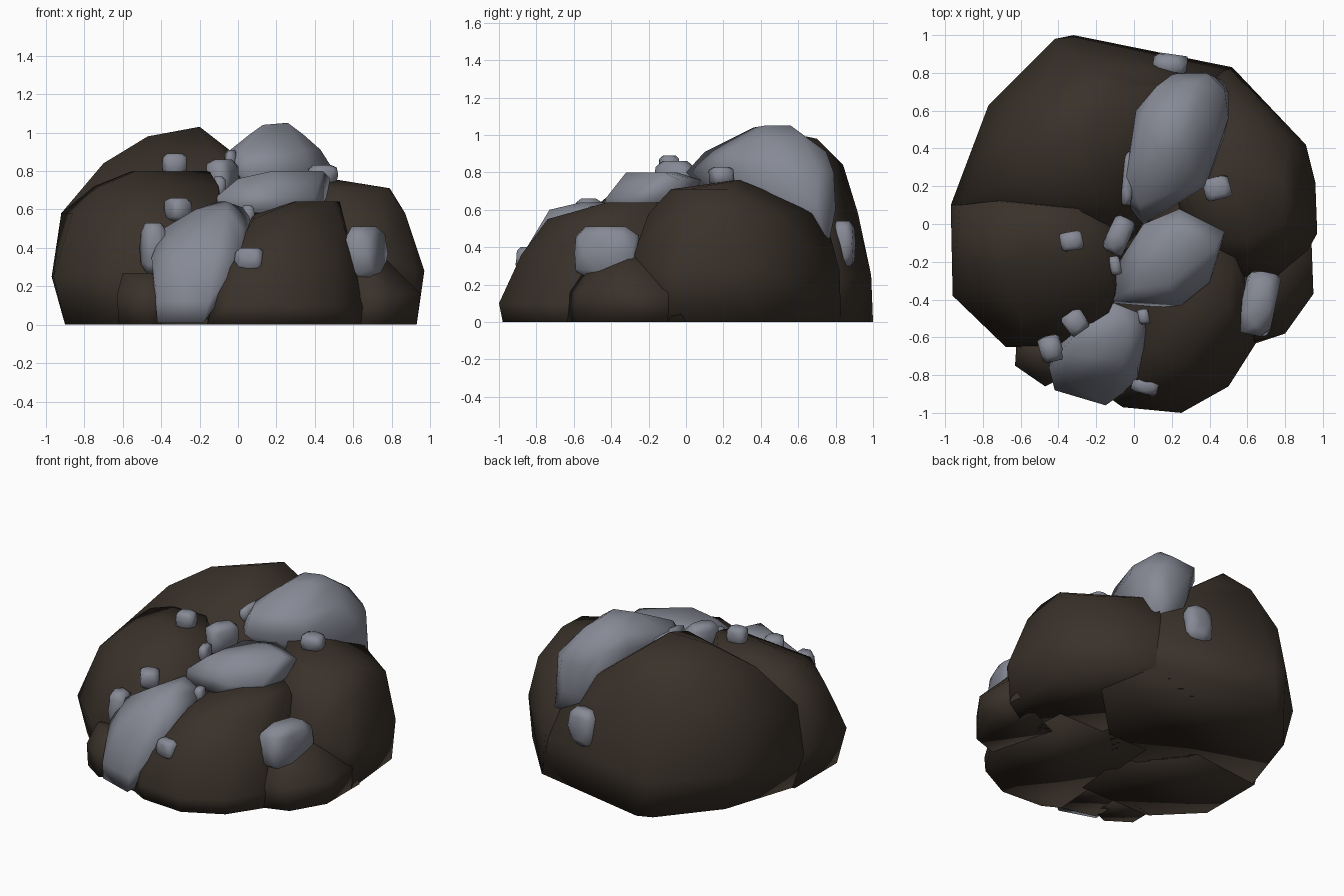
import bpy
import bmesh
import math
import random
from mathutils import Vector, Matrix

default_cube = bpy.data.objects.get("Cube")
if default_cube:
    bpy.data.objects.remove(default_cube, do_unlink=True)

UNIT = 0.01  # all positions below are in hundredths


def make_material(name, colour):
    material = bpy.data.materials.new(name)
    material.use_nodes = True
    material.diffuse_color = (*colour, 1)
    shader = material.node_tree.nodes["Principled BSDF"]
    shader.inputs["Base Color"].default_value = (*colour, 1)
    shader.inputs["Roughness"].default_value = 0.8
    return material


earth = make_material("dark brown rock", (0.042, 0.031, 0.023))
ore = make_material("blue grey ore", (0.24, 0.25, 0.30))


def finish(name, bm, material):
    """Turn a bmesh into a softly shaded object."""
    bmesh.ops.recalc_face_normals(bm, faces=bm.faces)
    mesh = bpy.data.meshes.new(name)
    bm.to_mesh(mesh)
    bm.free()
    mesh.materials.append(material)
    mesh.shade_smooth()
    obj = bpy.data.objects.new(name, mesh)
    bpy.context.collection.objects.link(obj)


def boulder(name, material, layers):
    """Wrap a convex skin around corner points grouped by height."""
    bm = bmesh.new()
    for height, corners in layers.items():
        for x, y in corners:
            bm.verts.new(Vector((x, y, height)) * UNIT)
    bmesh.ops.convex_hull(bm, input=bm.verts)
    loose = [v for v in bm.verts if not v.link_faces]
    bmesh.ops.delete(bm, geom=loose, context="VERTS")
    bmesh.ops.dissolve_limit(bm, angle_limit=math.radians(3),
                             verts=bm.verts, edges=bm.edges)
    finish(name, bm, material)


def pebble(name, centre, radii, turn, seed):
    """A blocky lump of ore: an uneven clipped icosphere, sized to its radii."""
    rng = random.Random(seed)
    bm = bmesh.new()
    bmesh.ops.create_icosphere(bm, subdivisions=2, radius=1)
    bm.transform(Matrix.Rotation(math.radians(turn), 4, "Z"))
    for vert in bm.verts:
        vert.co *= rng.uniform(0.95, 1.08)
        vert.co = Vector([max(-0.75, min(0.75, c)) for c in vert.co])
    size = Vector(radii) * UNIT / 0.75
    bm.transform(Matrix.Translation(Vector(centre) * UNIT)
                 @ Matrix.Rotation(math.radians(turn), 4, "Z")
                 @ Matrix.Diagonal((*size, 1)))
    finish(name, bm, ore)


# Brown mound, made of overlapping boulders
boulder("back_hill", earth, {
    0: [(-90, 5), (-72, 60), (-42, 96), (-32, 100), (52, 83), (60, 40), (0, -20)],
    25: [(-97, 10), (-77, 63), (-42, 98), (-32, 99), (48, 82)],
    58: [(-92, 10), (-70, 58), (-40, 92), (38, 74)],
    84: [(-70, 24), (-55, 60), (-25, 84), (3, 74), (-5, 5)],
    98: [(-47, 38), (-14, 70)],
    103: [(-20, 46)],
})
boulder("left_boulder", earth, {
    0: [(-90, 10), (-90, -36), (-64, -62), (-10, -62), (0, 20)],
    25: [(-97, 10), (-96, -38), (-68, -65), (-25, -66)],
    58: [(-92, 10), (-86, -28), (-58, -53), (-15, -52)],
    72: [(-75, 12), (-72, -22), (-10, -36)],
    80: [(-53, -14), (-15, -12), (-30, 8), (-55, 8)],
})
boulder("front_boulder", earth, {
    0: [(-16, -90), (-5, -96), (25, -98), (50, -85), (64, -64), (60, 0), (-10, 0)],
    10: [(-6, -97), (25, -100), (50, -86), (65, -62)],
    18: [(-12, -90)],
    36: [(0, -86), (24, -88), (50, -73), (60, -50)],
    55: [(8, -66), (26, -74), (54, -54)],
    57: [(7, -40), (8, 0)],
    64: [(53, -20), (30, -42), (50, -42), (25, 0)],
})
boulder("right_boulder", earth, {
    0: [(52, 83), (88, 42), (93, -10), (74, -22), (30, -20), (10, 70)],
    28: [(50, 82), (91, 42), (96, 22), (97, -5), (92, -14)],
    36: [(75, -28), (60, -28)],
    58: [(40, 74), (82, 44), (87, 22), (87, 0), (62, -20)],
    71: [(79, 22), (78, 2), (38, -8), (60, -8)],
    76: [(48, 28), (20, 30)],
})
boulder("right_foot", earth, {
    0: [(93, -36), (80, -58), (62, -64), (50, -20), (93, 0)],
    16: [(95, -37), (80, -58), (64, -62), (94, -10)],
    37: [(74, -30), (60, -48), (60, -20)],
})
boulder("left_foot", earth, {
    0: [(-62, -75), (-47, -85), (-35, -80), (-35, -55), (-62, -60)],
    15: [(-63, -75), (-47, -86), (-35, -80), (-62, -60)],
    27: [(-60, -68), (-44, -76), (-38, -55), (-58, -58)],
})
# Low brown floor that closes the gap beneath the front vein
boulder("floor", earth, {
    0: [(-40, -84), (-16, -90), (0, -60), (-40, -50)],
    3: [(-40, -82), (-16, -88), (0, -60), (-40, -50)],
})

# Large ore veins running down the mound
boulder("top_ore", ore, {
    40: [(30, 76), (47, 76), (30, 50)],
    60: [(24, 80), (38, 80), (50, 70), (46, 40), (10, 20)],
    80: [(5, 0), (38, 20), (50, 56), (48, 71), (40, 79), (20, 79), (-6, 14)],
    91: [(3, 10), (-4, 25), (1, 60), (12, 73), (32, 75), (43, 50), (34, 22)],
    99: [(6, 32), (6, 58), (33, 62), (34, 42)],
    104: [(13, 36), (13, 54)],
    105: [(25, 56), (26, 42)],
})
boulder("middle_ore", ore, {
    58: [(-10, -42), (14, -44), (40, -25), (20, 0)],
    66: [(-12, -40), (25, -43), (40, -31), (46, -12), (-8, -20)],
    76: [(0, -34), (48, -4), (24, 8), (5, 0)],
    80: [(18, -32), (44, -12), (24, -5)],
})
boulder("front_ore", ore, {
    1: [(-42, -87), (-18, -95), (-18, -60), (-42, -60)],
    12: [(-42, -88), (-15, -96), (-10, -90)],
    35: [(-45, -76), (-34, -84), (-12, -88), (2, -84)],
    50: [(-39, -68), (2, -76), (7, -60)],
    60: [(-22, -64), (-6, -73), (5, -48), (-15, -40)],
    64: [(-6, -56), (-10, -44)],
})

# Small loose lumps of ore
pebbles = {
    "right_ore_lump": ((66, -42, 37), (9, 17, 14), -12),
    "front_ore_chip": ((6, -85, 34), (7, 5, 6), -15),
    "left_ore_lump": ((-44, -66, 40), (6, 7, 13), 15),
    "left_ore_chip": ((-31, -52, 60), (6, 6, 6), 35),
    "hill_ore_chip": ((-33, -9, 83), (6, 5, 6), 10),
    "centre_ore_lump": ((-8, -6, 76), (6, 10, 10), -25),
    "ridge_ore_chip": ((44, 19, 78), (7, 6, 5), 15),
    "back_ore_lump": ((19, 84, 42), (9, 6, 12), -8),
    "vein_ore_chip": ((5, -49, 57), (3, 4, 5), 10),
    "gap_ore_chip": ((-10, -22, 72), (3, 5, 5), 10),
    "ridge_ore_sliver": ((-3, 24, 86), (3, 14, 5), -5),
}
for seed, (name, (centre, radii, turn)) in enumerate(pebbles.items()):
    pebble(name, centre, radii, turn, seed)
